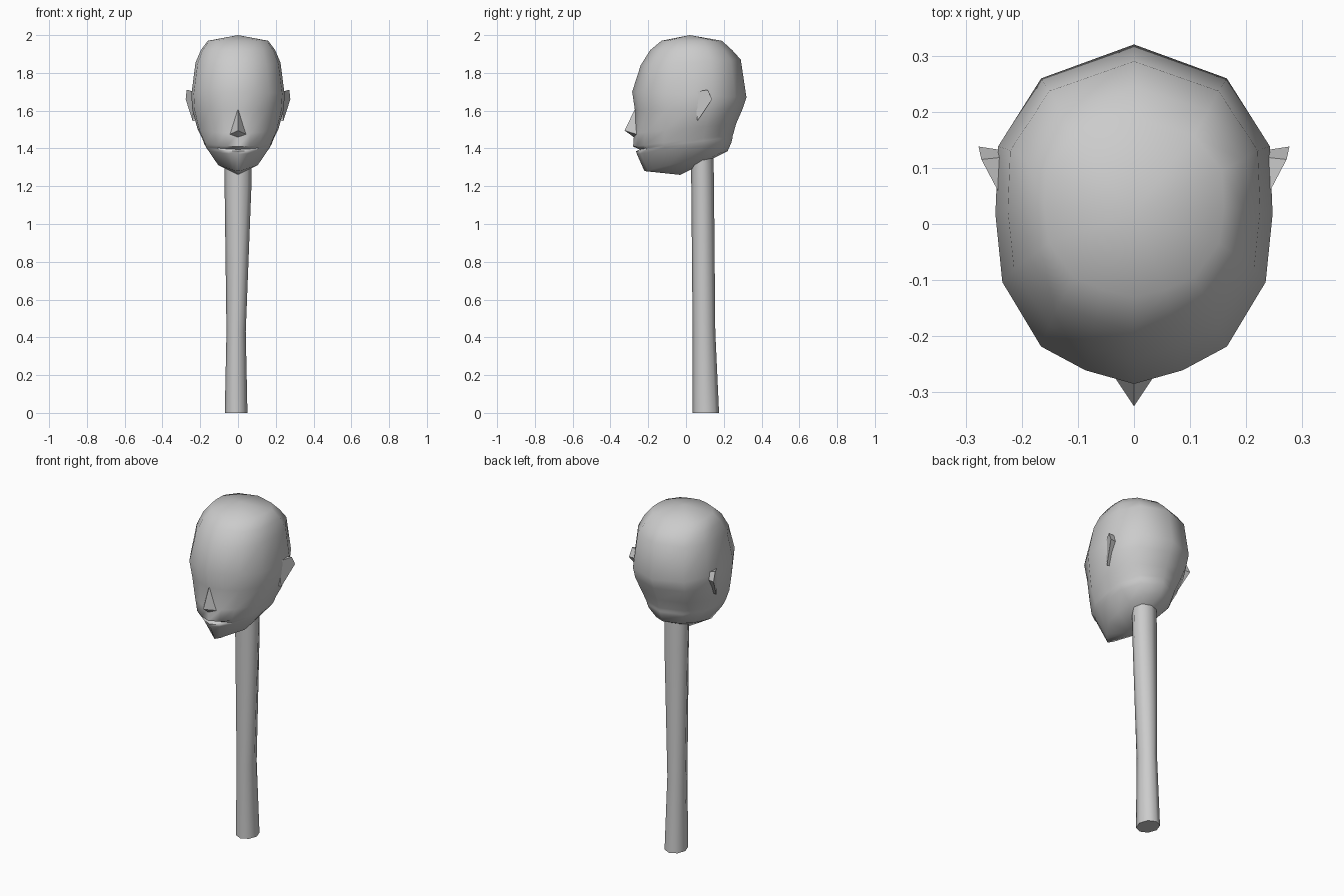
import bpy, bmesh, math

if "Cube" in bpy.data.objects:
    bpy.data.objects.remove(bpy.data.objects["Cube"])

grey = bpy.data.materials.new("plain_grey")
grey.use_nodes = True
grey.diffuse_color = (0.6, 0.6, 0.6, 1)
grey.node_tree.nodes["Principled BSDF"].inputs["Base Color"].default_value = (0.6, 0.6, 0.6, 1)


def finish(bm, name, angle):
    bmesh.ops.recalc_face_normals(bm, faces=bm.faces)
    mesh = bpy.data.meshes.new(name)
    bm.to_mesh(mesh)
    bm.free()
    mesh.materials.append(grey)
    obj = bpy.data.objects.new(name, mesh)
    bpy.context.collection.objects.link(obj)
    bpy.ops.object.select_all(action='DESELECT')
    obj.select_set(True)
    bpy.context.view_layer.objects.active = obj
    bpy.ops.object.shade_smooth_by_angle(angle=math.radians(angle))
    return obj


def loft(bm, rings):
    loops = [[bm.verts.new(p) for p in ring] for ring in rings]
    for low, high in zip(loops, loops[1:]):
        n = len(low)
        for i in range(n):
            j = (i + 1) % n
            bm.faces.new((low[i], low[j], high[j], high[i]))
    return loops


def fan(bm, loop, tip):
    centre = bm.verts.new(tip)
    for i, v in enumerate(loop):
        bm.faces.new((v, loop[(i + 1) % len(loop)], centre))


# Head: tilted rings, half outline given as (width share, front-to-back share)
half = [(0, 0), (0.35, 0.04), (0.67, 0.11), (0.95, 0.3), (1, 0.5),
        (0.98, 0.7), (0.67, 0.9), (0, 1)]
outline = half + [(-u, t) for u, t in half[-2:0:-1]]

# front y, front z, back y, back z, half width, front narrowing, lip offset
levels = [
    (-0.22, 1.28, 0.22, 1.385, 0.11, 0.6, 0),
    (-0.26, 1.37, 0.24, 1.43, 0.165, 0.8, 0),
    (-0.265, 1.385, 0.245, 1.45, 0.175, 0.85, 0),
    (-0.27, 1.395, 0.245, 1.46, 0.18, 0.9, 0.025),
    (-0.28, 1.41, 0.25, 1.475, 0.185, 0.9, 0),
    (-0.275, 1.48, 0.265, 1.53, 0.215, 0.9, 0),
    (-0.27, 1.6, 0.3, 1.61, 0.242, 0.95, 0),
    (-0.285, 1.7, 0.32, 1.67, 0.247, 1, 0),
    (-0.24, 1.84, 0.29, 1.87, 0.225, 1, 0),
    (-0.19, 1.92, 0.245, 1.92, 0.197, 1, 0),
    (-0.13, 1.97, 0.19, 1.97, 0.16, 1, 0),
]
rings = []
for fy, fz, by, bz, w, narrow, lip in levels:
    rings.append([(u * w * (narrow if t < 0.2 else 1),
                   fy + (by - fy) * t + (lip if t < 0.05 else 0),
                   fz + (bz - fz) * t) for u, t in outline])
bm = bmesh.new()
loops = loft(bm, rings)
fan(bm, loops[0], (0, -0.03, 1.26))
fan(bm, loops[-1], (0, 0.02, 2.0))
finish(bm, "head", 60)

# Nose: a narrow pyramid running down from the brow
bm = bmesh.new()
bridge, tip, left, right, root = [bm.verts.new(p) for p in (
    (0, -0.265, 1.62), (0, -0.325, 1.495), (0.042, -0.262, 1.475),
    (-0.042, -0.262, 1.475), (0, -0.27, 1.455))]
for face in ((bridge, left, tip), (bridge, tip, right), (tip, left, root),
             (tip, root, right), (bridge, root, left), (bridge, right, root)):
    bm.faces.new(face)
finish(bm, "nose", 60)

# Ears: wedges hinged at the front and flaring out to the rear
for side, name in ((1, "left_ear"), (-1, "right_ear")):
    bm = bmesh.new()
    rim = [(0.235, 0.045, 1.7), (0.272, 0.115, 1.71), (0.277, 0.138, 1.66),
           (0.24, 0.06, 1.545)]
    inner = [(0.21, 0.045, 1.69), (0.225, 0.12, 1.7), (0.225, 0.13, 1.66),
             (0.21, 0.06, 1.55)]
    loops = loft(bm, [[(side * x, y, z) for x, y, z in ring] for ring in (inner, rim)])
    bm.faces.new(loops[0])
    bm.faces.new(loops[1])
    finish(bm, name, 30)

# Neck: a long eight-sided post, slightly waisted near the bottom
posts = [(-0.01, 0.105, 0.06, 0.07, 0), (-0.01, 0.095, 0.051, 0.06, 0.43),
         (0, 0.088, 0.071, 0.06, 1.2), (0, 0.085, 0.073, 0.06, 1.4)]
bm = bmesh.new()
loops = loft(bm, [[(cx + rx * math.cos(a), cy + ry * math.sin(a), z)
                   for a in [k * math.pi / 4 for k in range(8)]]
                  for cx, cy, rx, ry, z in posts])
bm.faces.new(loops[0])
bm.faces.new(loops[-1])
finish(bm, "neck", 60)
